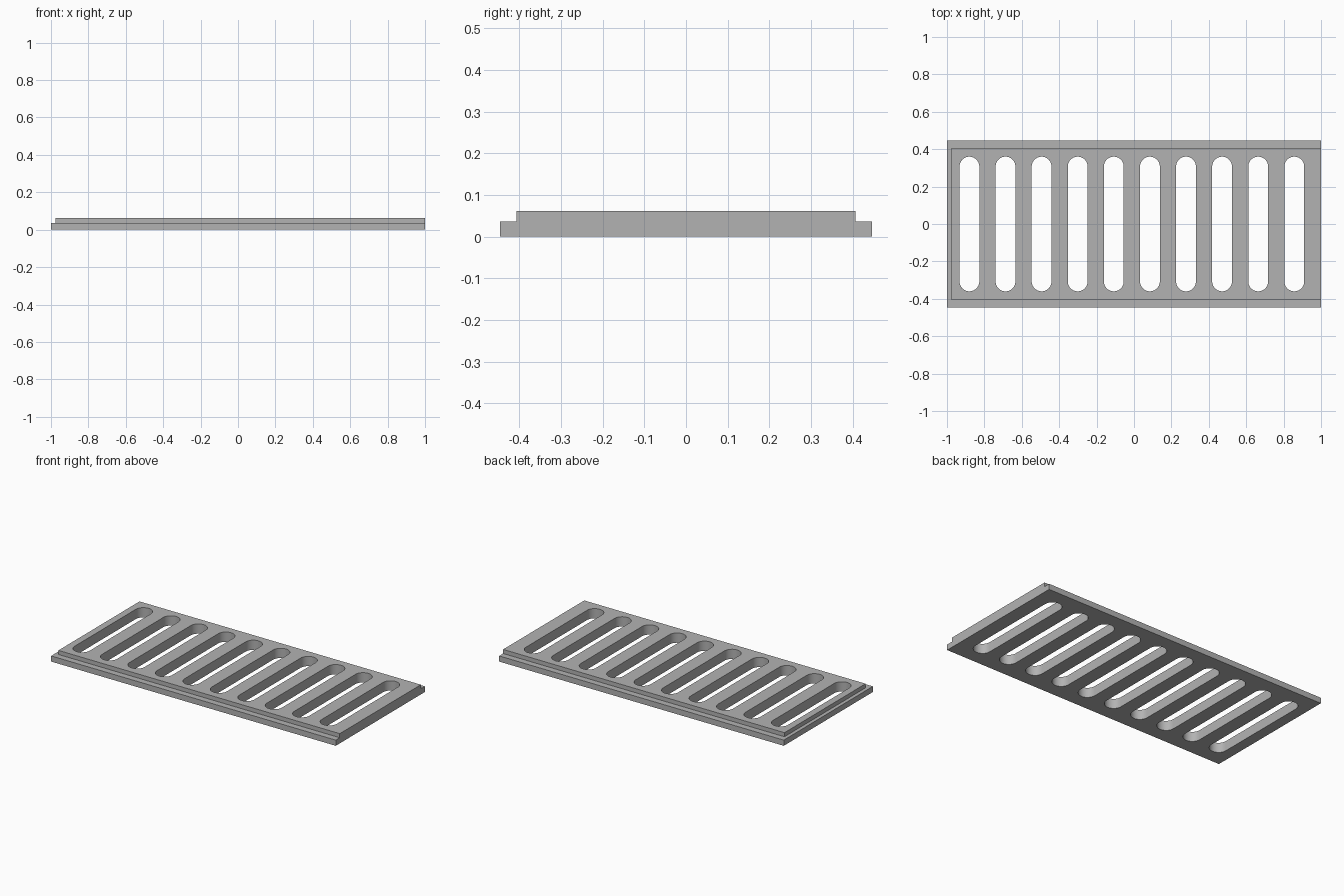
import bpy, bmesh
from math import pi, cos, sin, radians
from mathutils import Vector

cube = bpy.data.objects.get("Cube")
if cube:
    bpy.data.objects.remove(cube, do_unlink=True)

HALF_X, HALF_Y = 1.0, 0.447      # base flange
RIM_X, RIM_Y = -0.977, 0.407     # raised panel edges
BASE_Z, TOP_Z = 0.036, 0.062
SLOTS, FIRST_X, PITCH = 10, -0.88, 0.193
RADIUS, SLOT_HALF = 0.053, 0.36
ARC = 24

grey = bpy.data.materials.new("grey metal")
grey.use_nodes = True
colour = (0.45, 0.45, 0.45, 1)
grey.diffuse_color = colour
grey.node_tree.nodes["Principled BSDF"].inputs["Base Color"].default_value = colour


def make_object(name, bm):
    bmesh.ops.recalc_face_normals(bm, faces=bm.faces)
    mesh = bpy.data.meshes.new(name)
    bm.to_mesh(mesh)
    bm.free()
    obj = bpy.data.objects.new(name, mesh)
    bpy.context.collection.objects.link(obj)
    mesh.materials.append(grey)
    return obj


# Stepped plate: a flat slab with its inner top area raised, flush at the +x end
bm = bmesh.new()
bmesh.ops.create_cube(bm, size=1)
for v in bm.verts:
    v.co = Vector((v.co.x * 2 * HALF_X, v.co.y * 2 * HALF_Y, (v.co.z + 0.5) * BASE_Z))
for point, normal in (((RIM_X, 0, 0), (1, 0, 0)),
                      ((0, RIM_Y, 0), (0, 1, 0)),
                      ((0, -RIM_Y, 0), (0, 1, 0))):
    bmesh.ops.bisect_plane(bm, geom=bm.verts[:] + bm.edges[:] + bm.faces[:],
                           plane_co=point, plane_no=normal)
bm.normal_update()
panel = [f for f in bm.faces if f.normal.z > 0.9
         and f.calc_center_median().x > RIM_X
         and abs(f.calc_center_median().y) < RIM_Y]
raised = bmesh.ops.extrude_face_region(bm, geom=panel)["geom"]
bmesh.ops.delete(bm, geom=panel, context='FACES_ONLY')
for v in raised:
    if isinstance(v, bmesh.types.BMVert):
        v.co.z = TOP_Z
bmesh.ops.dissolve_limit(bm, angle_limit=radians(1), verts=bm.verts, edges=bm.edges)
grate = make_object("slotted_grate", bm)

# Row of round-ended slot cutters
bm = bmesh.new()
for i in range(SLOTS):
    outline = []
    for side in (1, -1):
        for k in range(ARC + 1):
            a = pi * k / ARC
            outline.append(bm.verts.new((
                FIRST_X + i * PITCH + side * RADIUS * cos(a),
                side * (SLOT_HALF - RADIUS + RADIUS * sin(a)), -0.1)))
    face = bm.faces.new(outline)
    top = bmesh.ops.extrude_face_region(bm, geom=[face])["geom"]
    bmesh.ops.translate(bm, vec=(0, 0, 0.3),
                        verts=[g for g in top if isinstance(g, bmesh.types.BMVert)])
cutter = make_object("slot_cutter", bm)
cutter.hide_render = True

# Cut the slots, then keep only the finished plate
cut = grate.modifiers.new("slots", 'BOOLEAN')
cut.operation = 'DIFFERENCE'
cut.solver = 'EXACT'
cut.object = cutter
bpy.ops.object.select_all(action='DESELECT')
grate.select_set(True)
bpy.context.view_layer.objects.active = grate
bpy.ops.object.modifier_apply(modifier=cut.name)
bpy.data.objects.remove(cutter, do_unlink=True)
bpy.ops.object.shade_smooth_by_angle(angle=radians(30))
